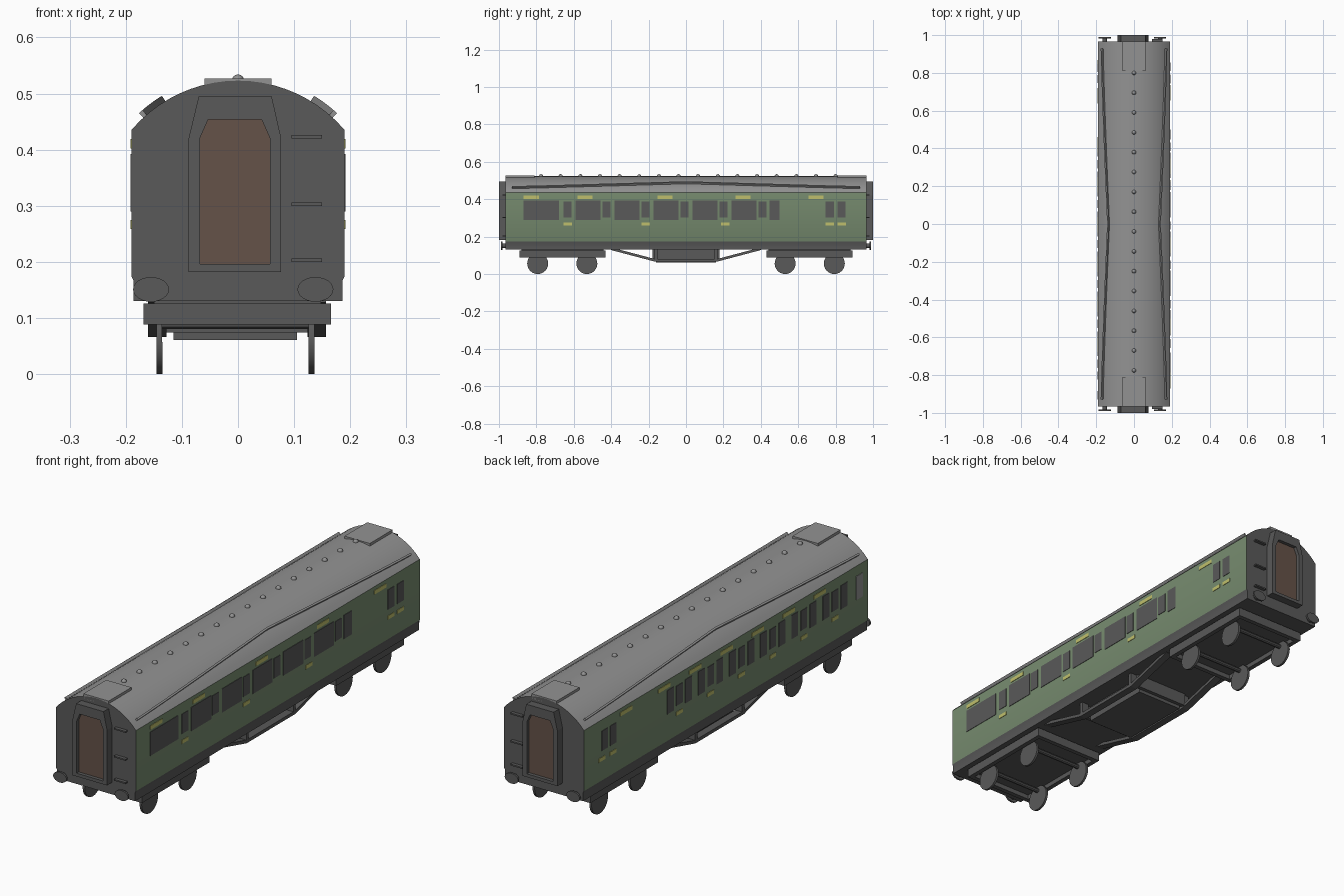
import bpy, bmesh, math
from mathutils import Matrix, Vector

if "Cube" in bpy.data.objects:
    bpy.data.objects.remove(bpy.data.objects["Cube"])


def material(name, rgb):
    m = bpy.data.materials.new(name)
    m.diffuse_color = (*rgb, 1)
    m.use_nodes = True
    m.node_tree.nodes["Principled BSDF"].inputs["Base Color"].default_value = m.diffuse_color
    return m


DARK = material("dark_grey", (0.1, 0.1, 0.1))
ROOF = material("roof_grey", (0.29, 0.29, 0.29))
GREEN = material("coach_green", (0.19, 0.27, 0.165))
BROWN = material("door_brown", (0.13, 0.085, 0.065))
YELLOW = material("pale_yellow", (0.52, 0.52, 0.15))


def finish(name, bm, *mats, smooth=False):
    bmesh.ops.recalc_face_normals(bm, faces=bm.faces)
    me = bpy.data.meshes.new(name)
    bm.to_mesh(me)
    bm.free()
    ob = bpy.data.objects.new(name, me)
    bpy.context.collection.objects.link(ob)
    for m in mats:
        me.materials.append(m)
    if smooth:
        bpy.ops.object.select_all(action='DESELECT')
        ob.select_set(True)
        bpy.context.view_layer.objects.active = ob
        bpy.ops.object.shade_smooth_by_angle(angle=math.radians(35))
    return ob


def box(bm, x, y, z):
    size = Matrix.Diagonal((x[1] - x[0], y[1] - y[0], z[1] - z[0], 1))
    mid = Vector((sum(x) / 2, sum(y) / 2, sum(z) / 2))
    bmesh.ops.create_cube(bm, size=1, matrix=Matrix.Translation(mid) @ size)


def boxes(name, mat, items):
    bm = bmesh.new()
    for b in items:
        box(bm, *b)
    return finish(name, bm, mat)


def cylinder(bm, centre, rx, rz, depth, axis, n=24):
    turn = Matrix.Rotation(math.pi / 2, 4, 'Y' if axis == 'X' else 'X')
    squash = Matrix.Diagonal((rx, 1, rz, 1)) if axis == 'Y' else Matrix.Diagonal((1, rx, rz, 1))
    bmesh.ops.create_cone(bm, cap_ends=True, segments=n, radius1=1, radius2=1, depth=depth,
                          matrix=Matrix.Translation(centre) @ squash @ turn)


def loft(bm, loops, cap=True):
    rings = [[bm.verts.new(p) for p in loop] for loop in loops]
    for a, b in zip(rings, rings[1:]):
        for i in range(len(a)):
            j = (i + 1) % len(a)
            bm.faces.new((a[i], a[j], b[j], b[i]))
    if cap:
        bm.faces.new(rings[0])
        bm.faces.new(rings[-1])


def section(profile, y):
    return [(x, y, z) for x, z in profile]


# Coach body: one extruded section, coloured by face direction and height
R, EAVE, TOP = 0.249, 0.435, 0.523


def roof_z(x):
    return TOP - R + math.sqrt(R * R - x * x)


a = math.asin(0.19 / R)
arc = [(R * math.sin(t), TOP - R + R * math.cos(t)) for t in [a - 2 * a * i / 20 for i in range(21)]]
body = [(-0.186, 0.13), (0.186, 0.13), (0.186, 0.166), (0.19, 0.174)] + arc
body += [(-0.19, 0.174), (-0.186, 0.166)]
bm = bmesh.new()
loft(bm, [section(body, -0.965), section(body, 0.965)])
bm.normal_update()
for f in bm.faces:
    z = f.calc_center_median().z
    if abs(f.normal.y) > 0.5 or z < 0.174:
        f.material_index = 0
    else:
        f.material_index = 1 if z < EAVE - 0.02 else 2
finish("coach_body", bm, DARK, GREEN, ROOF, smooth=True)

# Curved rain strips on both sides of the roof
bm = bmesh.new()
for s in (1, -1):
    loops = []
    for i in range(33):
        y = -0.93 + 1.86 * i / 32
        x = 0.166 - 0.033 * (1 - abs(y) / 0.93) ** 1.2
        c = Vector((x, 0, roof_z(x)))
        n = Vector((x, 0, c.z - TOP + R)).normalized()
        t = Vector((n.z, 0, -n.x)) * 0.004
        loops.append([(s * p.x, y, p.z) for p in
                      (c - t - n * 0.004, c + t - n * 0.004, c + t + n * 0.011, c - t + n * 0.011)])
    loft(bm, loops)
finish("rain_strips", bm, ROOF)

# Roof end panels and the row of ventilator domes
boxes("roof_end_panels", ROOF, [((-0.06, 0.06), y, (0.505, 0.527))
                                for y in ((-0.965, -0.81), (0.81, 0.965))])
bm = bmesh.new()
for i in range(16):
    bmesh.ops.create_uvsphere(bm, u_segments=12, v_segments=8, radius=0.011,
                              matrix=Matrix.Translation((0, 0.8 - 0.105 * i, 0.523)))
finish("roof_ventilators", bm, ROOF, smooth=True)


# Side plates: windows, ventilator bars and door plates
def plates(name, mat, side, groups):
    x = (0.188, 0.192) if side > 0 else (-0.192, -0.188)
    boxes(name, mat, [(x, span, z) for spans, z in groups for span in spans])


def spans(centres, width):
    return [(c - width / 2, c + width / 2) for c in centres]


WIN, SMALL, HIGH, LOW = (0.29, 0.392), (0.302, 0.387), (0.402, 0.419), (0.259, 0.275)
bays = [-0.523 + 0.2085 * i for i in range(5)]
doors = [-0.633 + 0.2085 * i for i in range(6)] + [0.768, 0.832]
plates("right_windows", DARK, 1, [([(-0.87, -0.68), (0.447, 0.5)] + spans(bays, 0.134), WIN),
                                  (spans(doors, 0.044), SMALL)])
plates("right_yellow_plates", YELLOW, 1, [
    (spans([-0.827, -0.54, -0.112, 0.305, 0.695], 0.082), HIGH),
    (spans([-0.633, -0.215, 0.21, 0.768, 0.832], 0.046), LOW)])

bays = [0.317 - 0.2114 * i for i in range(6)]
plates("left_windows", DARK, -1, [
    (spans([b + d for b in bays for d in (-0.062, 0.062)], 0.044), WIN),
    (spans(bays + [0.768, 0.825], 0.042), SMALL)])
plates("left_yellow_plates", YELLOW, -1, [
    (spans([0.68] + [b + 0.103 for b in bays], 0.082), HIGH),
    (spans(bays + [0.768, 0.845], 0.044), LOW)])
plates("left_frosted_window", ROOF, -1, [([(-0.93, -0.885)], WIN)])

# Ends: gangway frame, door, buffers and steps
outer = [(-0.088, 0.182), (-0.088, 0.42), (-0.07, 0.495), (0.06, 0.495), (0.077, 0.42), (0.077, 0.182)]
inner = [(-0.068, 0.196), (-0.068, 0.42), (-0.053, 0.454), (0.042, 0.454), (0.057, 0.42), (0.057, 0.196)]
for s, end in ((-1, "front"), (1, "back")):
    bm = bmesh.new()
    loft(bm, [section(outer, s * 0.96), section(outer, s), section(inner, s),
              section(inner, s * 0.96), section(outer, s * 0.96)], cap=False)
    finish(end + "_gangway", bm, DARK)
    bm = bmesh.new()
    loft(bm, [section(inner, s * 0.96), section(inner, s * 0.985)])
    finish(end + "_door", bm, BROWN)
    bm = bmesh.new()
    for x in (-0.155, 0.138):
        cylinder(bm, (x, s * 0.986, 0.151), 0.032, 0.022, 0.008, 'Y')
        cylinder(bm, (x, s * 0.972, 0.151), 0.012, 0.012, 0.024, 'Y', 12)
    finish(end + "_buffers", bm, DARK, smooth=True)
    boxes(end + "_steps", DARK, [((0.095, 0.15), tuple(sorted((s * 0.96, s * 0.98))), (z, z + 0.006))
                                 for z in (0.2, 0.3, 0.42)])

# Bogies: frame, deck, wheels and axles
for s, end in ((-1, "front"), (1, "back")):
    y0, y1 = sorted((s * 0.43, s * 0.89))
    z = (0.088, 0.126)
    boxes(end + "_bogie_frame", DARK, [
        ((-0.168, -0.148), (y0, y1), z), ((0.146, 0.166), (y0, y1), z),
        ((-0.15, 0.148), (y0, y0 + 0.02), z), ((-0.15, 0.148), (y1 - 0.02, y1), z),
        ((-0.15, 0.148), (y0 + 0.01, y1 - 0.01), (0.108, 0.132))])
    bm = bmesh.new()
    for y in (s * 0.53, s * 0.793):
        for x in (-0.14, 0.131):
            cylinder(bm, (x, y, 0.056), 0.056, 0.056, 0.01, 'X')
        cylinder(bm, (-0.005, y, 0.09), 0.01, 0.01, 0.28, 'X', 10)
    finish(end + "_bogie_wheels", bm, DARK, smooth=True)

# Underframe trusses with cross members and equipment box
path = [(-0.4, 0.128), (-0.165, 0.066), (0.165, 0.066), (0.4, 0.128)]
bm = bmesh.new()
for x0, x1 in ((-0.16, -0.127), (0.124, 0.157)):
    loft(bm, [[(x0, y, z), (x1, y, z), (x1, y, z + 0.014), (x0, y, z + 0.014)] for y, z in path])
    for y in (-0.16, 0.16):
        box(bm, (x0, x1), (y - 0.008, y + 0.008), (0.07, 0.132))
finish("underframe_trusses", bm, DARK)
boxes("truss_cross_members", DARK, [((-0.13, 0.127), (y - 0.008, y + 0.008), (0.074, 0.132))
                                    for y in (-0.17, 0.17)])
boxes("equipment_box", DARK, [((-0.115, 0.105), (-0.16, 0.16), (0.061, 0.132))])
